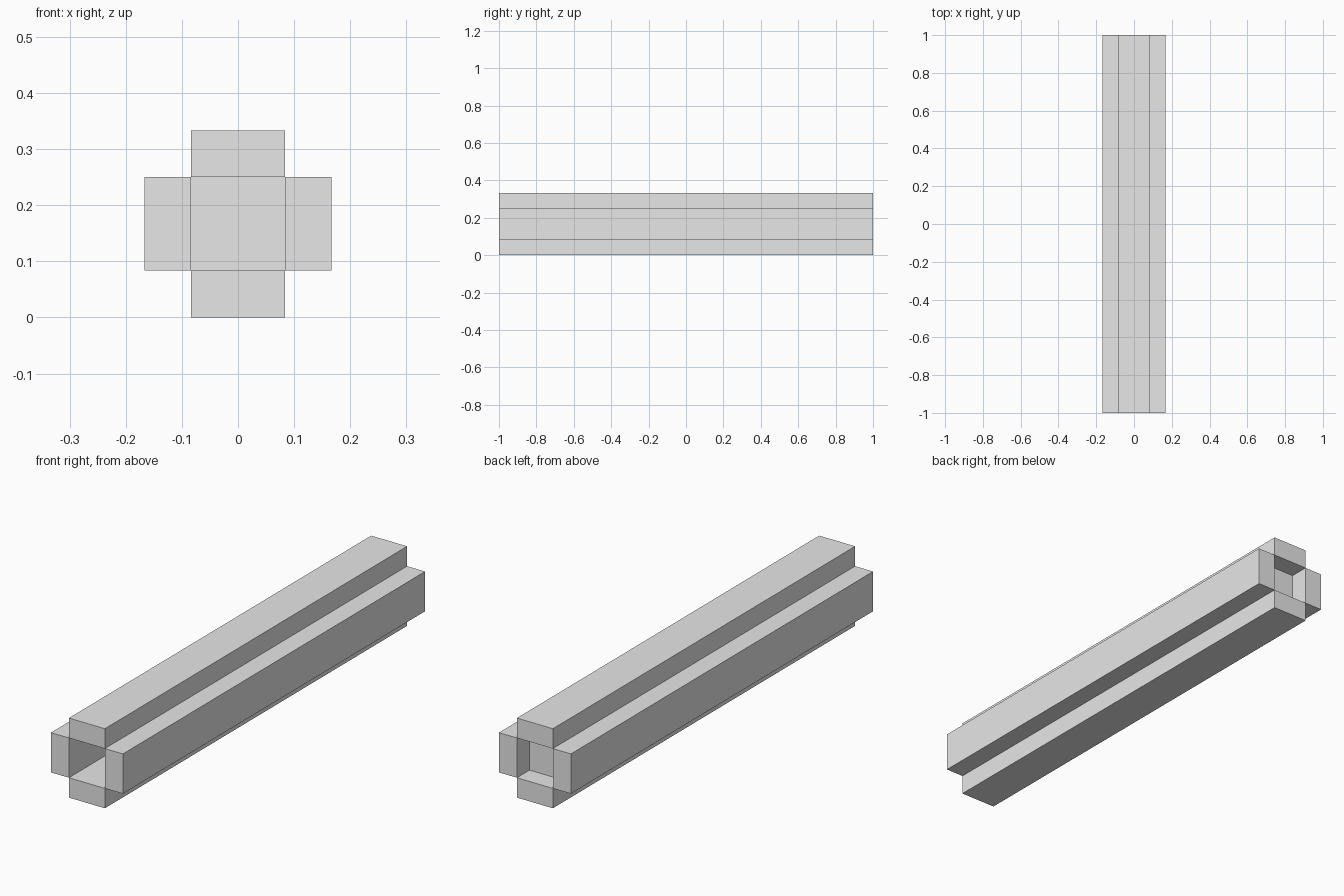
import bpy

# Remove the default object
cube = bpy.data.objects.get("Cube")
if cube:
    bpy.data.objects.remove(cube, do_unlink=True)

U = 1 / 12       # wall thickness module
MID = 2 * U      # height of the tube axis

# Plain grey for the whole model
grey = bpy.data.materials.new("light grey")
grey.use_nodes = True
colour = (0.8, 0.8, 0.8, 1)
grey.diffuse_color = colour
grey.node_tree.nodes["Principled BSDF"].inputs["Base Color"].default_value = colour


def box(name, location, size):
    """Add a flat shaded box with its scale applied."""
    bpy.ops.mesh.primitive_cube_add(size=1, location=location)
    obj = bpy.context.object
    obj.name = obj.data.name = name
    obj.scale = size
    bpy.ops.object.transform_apply(location=False, rotation=False, scale=True)
    obj.data.materials.append(grey)
    return obj


# Four long bars around a square bore
for name, sx, sz in (("top_bar", 0, 1), ("bottom_bar", 0, -1),
                     ("left_bar", 1, 0), ("right_bar", -1, 0)):
    size = (U, 2, 2 * U) if sx else (2 * U, 2, U)
    box(name, (sx * 1.5 * U, 0, MID + sz * 1.5 * U), size)

# Plug closing the bore, set in from the back end
box("bore_plug", (0, 1 - 1.5 * U, MID), (2 * U, U, 2 * U))
